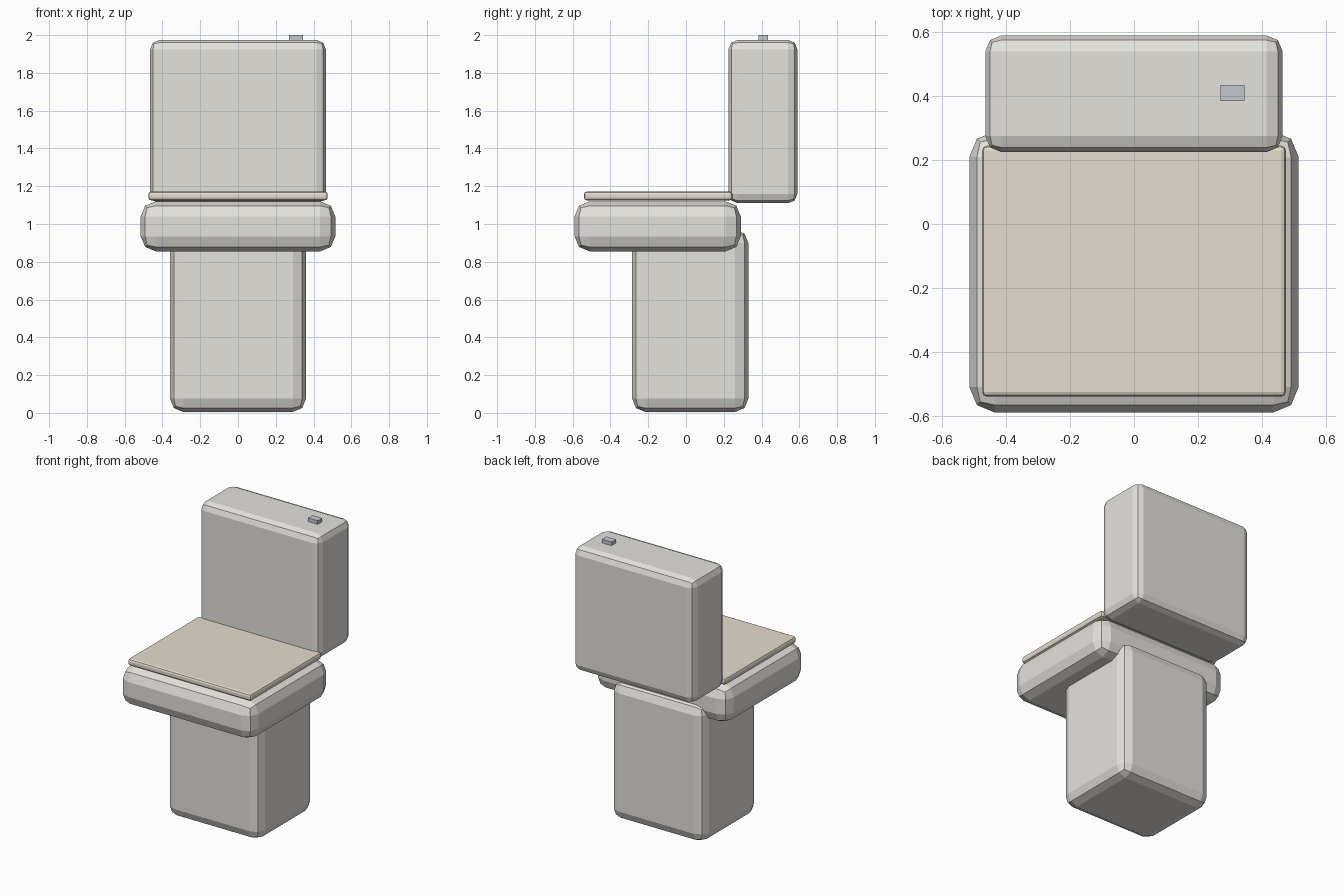
import bpy
from mathutils import Vector

if "Cube" in bpy.data.objects:
    bpy.data.objects.remove(bpy.data.objects["Cube"])


def material(name, rgb):
    m = bpy.data.materials.new(name)
    m.diffuse_color = (*rgb, 1)
    m.use_nodes = True
    m.node_tree.nodes["Principled BSDF"].inputs["Base Color"].default_value = m.diffuse_color
    return m


def block(name, lo, hi, mat, bevel=0):
    """Box between two corners, with a two-step faceted bevel."""
    lo, hi = Vector(lo), Vector(hi)
    bpy.ops.mesh.primitive_cube_add(size=1, location=(lo + hi) / 2)
    ob = bpy.context.object
    ob.name = name
    ob.scale = hi - lo
    bpy.ops.object.transform_apply(location=False, rotation=False, scale=True)
    ob.data.materials.append(mat)
    if bevel:
        mod = ob.modifiers.new("rounded_edges", 'BEVEL')
        mod.width = bevel
        mod.segments = 2
    return ob


ceramic = material("ceramic", (0.78, 0.76, 0.72))
cream = material("cream", (0.78, 0.72, 0.62))
metal = material("metal", (0.55, 0.58, 0.62))

# Pedestal and bowl
block("pedestal", (-0.36, -0.285, 0.005), (0.36, 0.33, 0.97), ceramic, 0.07)
block("bowl", (-0.515, -0.59, 0.855), (0.515, 0.29, 1.12), ceramic, 0.08)

# Closed lid
block("lid", (-0.475, -0.54, 1.125), (0.475, 0.245, 1.172), cream, 0.015)

# Cistern with flush button
block("cistern", (-0.465, 0.225, 1.11), (0.465, 0.59, 1.975), ceramic, 0.05)
block("flush_button", (0.27, 0.385, 1.96), (0.345, 0.435, 2.0), metal)
